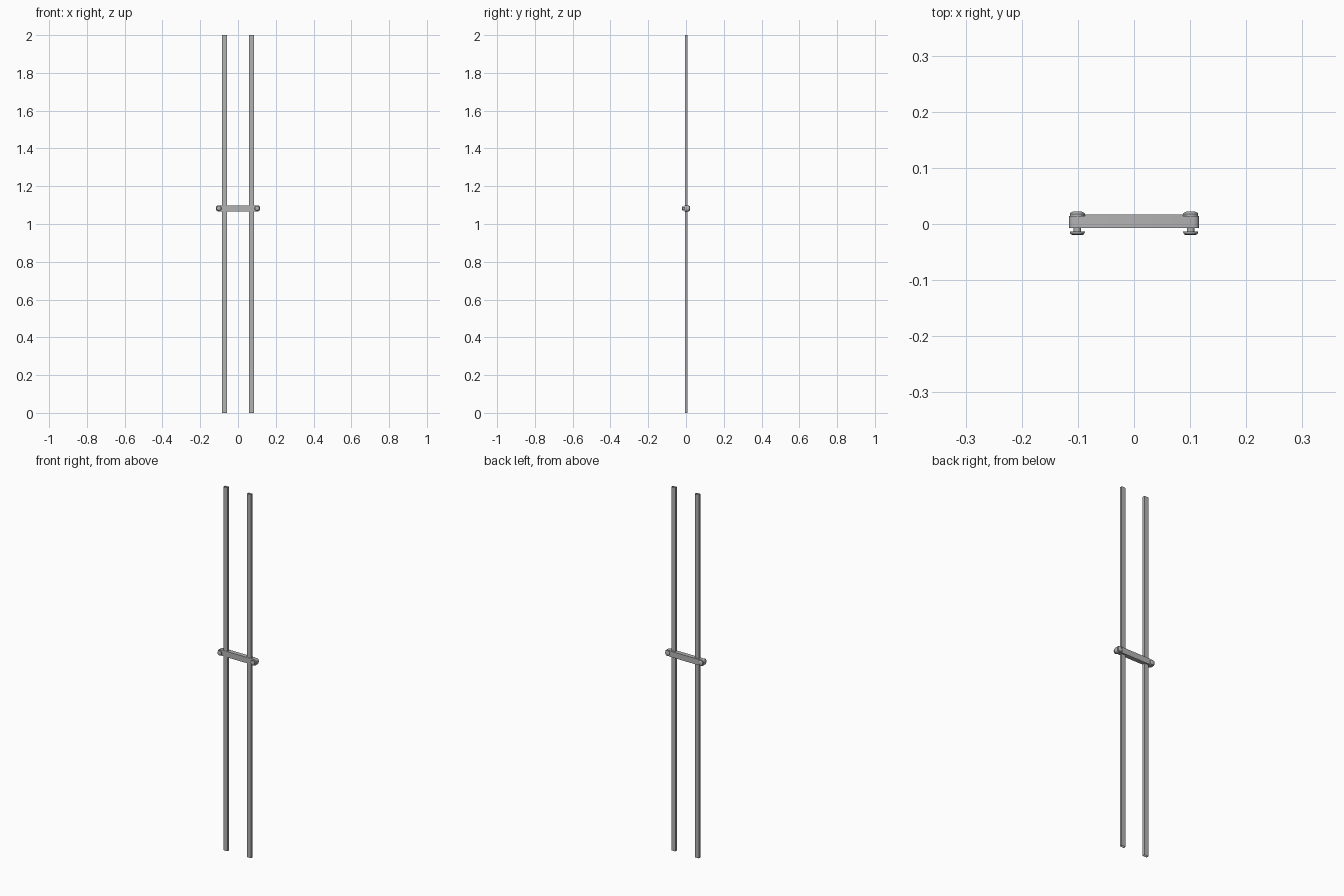
import bpy, bmesh
from math import sin, cos, pi

if "Cube" in bpy.data.objects:
    bpy.data.objects.remove(bpy.data.objects["Cube"])

BAR_Z = 1.083

# dark metal
metal = bpy.data.materials.new("dark_metal")
metal.diffuse_color = (0.45, 0.45, 0.45, 1)
metal.use_nodes = True
metal.node_tree.nodes["Principled BSDF"].inputs["Base Color"].default_value = metal.diffuse_color


def finish(name, bm):
    bmesh.ops.recalc_face_normals(bm, faces=bm.faces)
    mesh = bpy.data.meshes.new(name)
    bm.to_mesh(mesh)
    bm.free()
    mesh.materials.append(metal)
    obj = bpy.data.objects.new(name, mesh)
    bpy.context.collection.objects.link(obj)
    bpy.ops.object.select_all(action='DESELECT')
    bpy.context.view_layer.objects.active = obj
    obj.select_set(True)
    bpy.ops.object.shade_smooth_by_angle(angle=0.6)
    return obj


def box(name, x0, x1, y0, y1, z0, z1, open_ends=False):
    bm = bmesh.new()
    bmesh.ops.create_cube(bm, size=1)
    if open_ends:
        ends = [f for f in bm.faces if abs(f.normal.z) > 0.9]
        bmesh.ops.delete(bm, geom=ends, context='FACES_ONLY')
    for v in bm.verts:
        v.co = (x1 if v.co.x > 0 else x0,
                y1 if v.co.y > 0 else y0,
                z1 if v.co.z > 0 else z0)
    return finish(name, bm)


def soft_bar(name, x, y0, y1, h, c, z):
    # corner-rounded outline pushed through along y
    bm = bmesh.new()
    outline = []
    for k, (sx, sz) in enumerate(((1, 1), (-1, 1), (-1, -1), (1, -1))):
        for i in range(4):
            a = pi / 2 * (k + i / 3)
            outline.append((sx * (x - c) + c * cos(a), z + sz * (h - c) + c * sin(a)))
    face = bm.faces.new([bm.verts.new((px, y0, pz)) for px, pz in outline])
    ext = bmesh.ops.extrude_face_region(bm, geom=[face])
    for v in ext["geom"]:
        if isinstance(v, bmesh.types.BMVert):
            v.co.y = y1
    return finish(name, bm)


def lathe_y(name, profile, x, z, n=16):
    # profile of (radius, y) turned around a front-to-back axis
    bm = bmesh.new()
    rings = [[bm.verts.new((x + r * cos(2 * pi * i / n), y, z + r * sin(2 * pi * i / n)))
              for i in range(n)] for r, y in profile]
    for a, b in zip(rings, rings[1:]):
        for i in range(n):
            j = (i + 1) % n
            bm.faces.new((a[i], a[j], b[j], b[i]))
    bm.faces.new(rings[0])
    bm.faces.new(rings[-1])
    return finish(name, bm)


# headed pin: front head, neck through the bar, back head
PIN = [(0.008, -0.020), (0.012, -0.018), (0.0135, -0.015), (0.0135, -0.0135),
       (0.0065, -0.0135), (0.0065, 0.0145), (0.0135, 0.0145), (0.0135, 0.018),
       (0.012, 0.020), (0.008, 0.022)]

for side, label in ((-1, "left"), (1, "right")):
    # tall hollow rails, open at top and bottom
    cx = side * 0.0715
    box(label + "_rail", cx - 0.0125, cx + 0.0125, -0.006, 0.008, 0, 2, open_ends=True)
    # pins at the bar ends
    lathe_y(label + "_pin", PIN, side * 0.101, BAR_Z)

# cross bar joining the rails, with a raised pad between the pins
soft_bar("cross_bar", 0.116, -0.0075, 0.0145, 0.016, 0.01, BAR_Z)
box("cross_bar_pad", -0.0875, 0.0875, 0.012, 0.0165, BAR_Z - 0.016, BAR_Z + 0.016)
